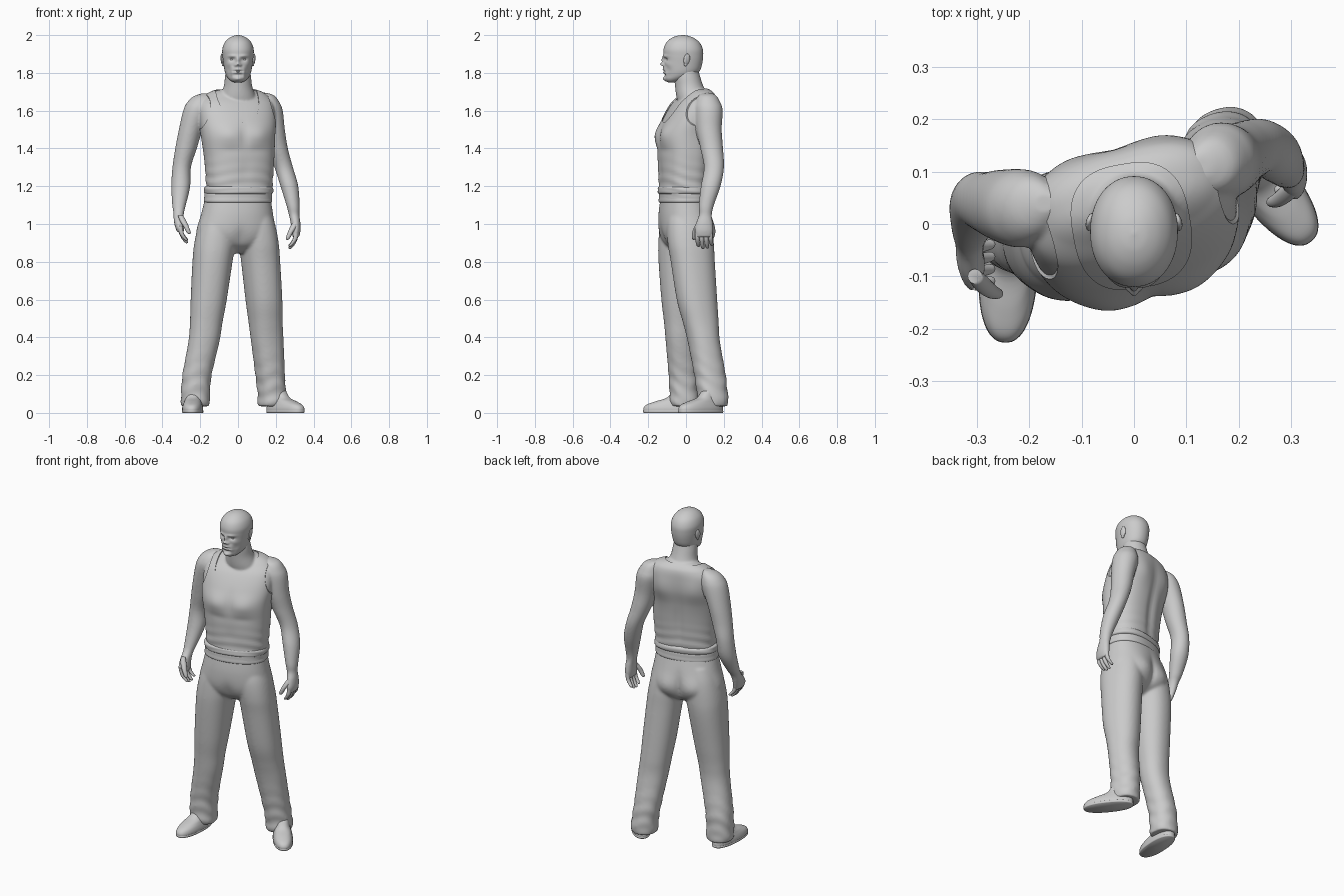
import bpy, bmesh, math

TWIST = 15  # chest turn about z, degrees


def finish(ob, angle=60):
    bpy.ops.object.select_all(action='DESELECT')
    ob.select_set(True)
    bpy.context.view_layer.objects.active = ob
    bpy.ops.object.shade_smooth_by_angle(angle=math.radians(angle))
    return ob


def spline(keys, sub):
    out = []
    for i in range(len(keys) - 1):
        a, b = keys[max(i - 1, 0)], keys[i]
        c, d = keys[i + 1], keys[min(i + 2, len(keys) - 1)]
        for s in range(sub):
            t = s / sub
            out.append([q + .5 * t * (r - p + t * (2*p - 5*q + 4*r - w + t * (3*(q - r) + w - p)))
                        for p, q, r, w in zip(a, b, c, d)])
    return out + [list(keys[-1])]


def loft(name, keys, rot=0, e=2.0, seg=48, sub=6, bumps=(), folds=None):
    """Stack horizontal rings (x, y, z, rx, ry).
    bumps: (|x|, z, width, height, outward amount, side -1 front / +1 back).
    folds: (z, spread, amount, frequency) for cloth wrinkles."""
    bm, rings = bmesh.new(), []
    ca, sa = math.cos(math.radians(rot)), math.sin(math.radians(rot))
    for x, y, z, rx, ry in spline(keys, sub):
        ring = []
        for k in range(seg):
            th = 2 * math.pi * k / seg
            c, s = math.cos(th), math.sin(th)
            u = rx * math.copysign(abs(c) ** (2 / e), c)
            v = ry * math.copysign(abs(s) ** (2 / e), s)
            if folds:
                fz, fs, fa, ff = folds
                f = 1 + fa * math.exp(-((z - fz) / fs) ** 2) * math.sin(ff * z + 2.2 * math.sin(2 * th + 1) + th)
                u, v = u * f, v * f
            dv = 0
            for bx, bz, sx, sz, amp, side in bumps:
                fade = min(1, max(0, v * side / .03))
                dv += side * amp * fade * math.exp(-((abs(u) - bx) / sx) ** 2 - ((z - bz) / sz) ** 2)
            v += dv
            ring.append(bm.verts.new((x + u * ca - v * sa, y + u * sa + v * ca, z)))
        rings.append(ring)
    for a, b in zip(rings, rings[1:]):
        for k in range(seg):
            bm.faces.new((a[k], a[(k + 1) % seg], b[(k + 1) % seg], b[k]))
    bm.faces.new(rings[0])
    bm.faces.new(rings[-1])
    bmesh.ops.recalc_face_normals(bm, faces=bm.faces)
    me = bpy.data.meshes.new(name)
    bm.to_mesh(me)
    bm.free()
    ob = bpy.data.objects.new(name, me)
    bpy.context.collection.objects.link(ob)
    return finish(ob)


def ball(name, loc, scale, rot=(0, 0, 0)):
    bpy.ops.mesh.primitive_uv_sphere_add(segments=32, ring_count=20, location=loc, rotation=rot)
    ob = bpy.context.object
    ob.name, ob.scale = name, scale
    return finish(ob)


def fuse(name, parts, voxel, smooth):
    """Join overlapping lofts into one blended skin."""
    bpy.ops.object.select_all(action='DESELECT')
    for p in parts:
        p.select_set(True)
    bpy.context.view_layer.objects.active = parts[0]
    bpy.ops.object.join()
    ob = parts[0]
    ob.name = name
    m = ob.modifiers.new('blend', 'REMESH')
    m.mode, m.voxel_size = 'VOXEL', voxel
    m = ob.modifiers.new('soften', 'SMOOTH')
    m.factor, m.iterations = .5, smooth
    for m in [m.name for m in ob.modifiers]:
        bpy.ops.object.modifier_apply(modifier=m)
    return finish(ob, 80)


def cut(ob, cutter):
    m = ob.modifiers.new('cut', 'BOOLEAN')
    m.operation, m.solver, m.object = 'DIFFERENCE', 'EXACT', cutter
    bpy.context.view_layer.objects.active = ob
    bpy.ops.object.modifier_apply(modifier=m.name)
    bpy.data.objects.remove(cutter)


# Torso, neck and arms blended into one skin
TORSO = [(.005, -.015, 1.12, .170, .113), (.007, -.015, 1.2, .171, .115), (.006, -.012, 1.35, .182, .124),
         (0, -.008, 1.46, .192, .133), (-.005, .015, 1.55, .203, .126), (-.01, .038, 1.63, .200, .104),
         (-.01, .057, 1.675, .165, .08), (-.01, .063, 1.70, .125, .058), (-.01, .064, 1.715, .07, .035)]
CHEST = [(.085, 1.475, .06, .05, .011, -1), (0, 1.46, .02, .06, -.006, -1), (.07, 1.39, .07, .02, -.003, -1),
         (0, 1.36, .025, .2, -.011, 1), (.1, 1.57, .06, .08, .010, 1), (0, 1.28, .03, .05, -.003, -1)]
torso = loft('torso', TORSO, TWIST, 2.4, 64, 8, CHEST)
neck = loft('neck', [(0, .042, 1.64, .105, .085), (0, .032, 1.68, .092, .084), (0, .017, 1.73, .075, .075),
                     (0, .006, 1.78, .069, .069), (0, 0, 1.83, .062, .062)])
left_arm = loft('left_arm', [
    (-.17, .04, 1.692, .02, .02), (-.19, .036, 1.675, .046, .047), (-.204, .032, 1.645, .064, .066),
    (-.217, .03, 1.6, .073, .075), (-.25, .035, 1.5, .063, .069), (-.275, .04, 1.4, .057, .06),
    (-.298, .045, 1.3, .049, .054), (-.303, .03, 1.2, .050, .052), (-.312, -.011, 1.1, .036, .038),
    (-.314, -.034, 1.06, .028, .034), (-.314, -.06, 1.02, .026, .044), (-.309, -.077, .985, .024, .05),
    (-.304, -.08, .955, .017, .044)])
right_arm = loft('right_arm', [
    (.13, .112, 1.695, .02, .02), (.146, .113, 1.68, .046, .047), (.157, .116, 1.645, .062, .065),
    (.166, .12, 1.6, .071, .074), (.185, .122, 1.5, .063, .067), (.208, .136, 1.4, .056, .06),
    (.242, .148, 1.3, .049, .053), (.272, .131, 1.2, .047, .052), (.291, .108, 1.1, .035, .04),
    (.297, .103, 1.05, .028, .034), (.304, .098, 1.01, .026, .043), (.307, .095, .965, .024, .049),
    (.306, .095, .93, .017, .043)])
fuse('upper_body', [torso, neck, left_arm, right_arm], .006, 6)


# Fingers and thumbs
def fingers(side, cx, cy, cz, s):
    for i, ln in enumerate((.055, .066, .064, .05)):
        y = cy + (i - 1.5) * .0235
        loft(f'{side}_finger_{i + 1}', [
            (cx, y, cz + .02, .0125, .0115), (cx + s * .004, y, cz - ln * .3, .012, .0115),
            (cx + s * .018, y + .003, cz - ln * .75, .011, .0105), (cx + s * .03, y + .006, cz - ln, .009, .009),
            (cx + s * .032, y + .007, cz - ln - .006, .003, .003)], seg=16, sub=4)
    loft(f'{side}_thumb', [
        (cx + s * .0, cy - .02, cz + .075, .014, .014), (cx + s * .014, cy - .035, cz + .045, .017, .016),
        (cx + s * .03, cy - .048, cz + .015, .014, .014), (cx + s * .043, cy - .053, cz - .015, .011, .010),
        (cx + s * .046, cy - .053, cz - .024, .003, .003)], seg=16, sub=4)


fingers('left', -.304, -.08, .97, 1)
fingers('right', .307, .095, .94, -1)

# Head with sculpted face and goatee
FACE = [(0, 1.868, .010, .018, .012, -1), (0, 1.845, .012, .009, .020, -1), (.013, 1.840, .007, .006, .009, -1),
        (.03, 1.889, .022, .007, .006, -1), (.032, 1.871, .015, .009, -.011, -1), (0, 1.817, .026, .005, .010, -1),
        (0, 1.801, .024, .006, .010, -1), (0, 1.827, .030, .006, .006, -1), (0, 1.768, .026, .014, .015, -1),
        (.05, 1.846, .016, .014, .004, -1), (.05, 1.815, .012, .016, -.003, -1), (.032, 1.797, .008, .022, .006, -1)]
loft('head', [(0, -.076, 1.75, .02, .016), (0, -.066, 1.757, .036, .036), (0, -.05, 1.77, .051, .058),
              (0, -.03, 1.788, .063, .080), (0, -.02, 1.812, .071, .094), (0, -.015, 1.85, .077, .101),
              (0, -.014, 1.89, .082, .105), (0, -.015, 1.925, .083, .104), (0, -.016, 1.958, .072, .09),
              (0, -.017, 1.981, .052, .065), (0, -.018, 1.995, .027, .034), (0, -.018, 2.0, .003, .003)],
     0, 2.1, 128, 8, FACE)
for s, side in ((-1, 'left'), (1, 'right')):
    ball(side + '_eye', (s * .031, -.091, 1.872), (.013, .012, .009))
    ball(side + '_ear', (s * .083, .004, 1.872), (.008, .017, .03), (-.15, s * .12, s * .3))
    ball(side + '_ear_lobe', (s * .079, -.002, 1.847), (.007, .009, .012))

# Tank top: swollen torso with scooped neck and armholes
shirt = loft('tank_top', [(x, y, z + .004, rx + .005, ry + .005) for x, y, z, rx, ry in TORSO],
             TWIST, 2.4, 96, 12, CHEST, (1.22, .08, .014, 110))
cut(shirt, loft('neck_cutter', [(-.005, -.004, z, .112, .119) for z in (1.5, 1.7, 1.9)], 10, 2.7, seg=96))
ta = math.radians(TWIST)
for s, x in ((-1, .268), (1, .26)):
    cut(shirt, ball('armhole_cutter', (s * x * math.cos(ta), .04 + s * x * math.sin(ta), 1.63),
                    (.105, .2, .15), (0, 0, ta)))
finish(shirt, 40)

# Rolled hem and waistband
loft('shirt_hem', [(.003, -.015, 1.155, .165, .105), (.003, -.015, 1.163, .181, .123), (.003, -.015, 1.18, .184, .126),
                   (.003, -.015, 1.195, .180, .122), (.003, -.015, 1.202, .165, .105)],
     TWIST, 2.4, 96, 5, (), (1.18, .05, .008, 150))
loft('waistband', [(0, -.014, 1.11, .165, .11), (0, -.014, 1.118, .181, .123), (0, -.014, 1.14, .180, .122),
                   (0, -.014, 1.165, .177, .119), (0, -.014, 1.17, .16, .10)], 14, 2.3, 96, 5)

# Trousers: hips and two legs blended together
hips = loft('hips', [(0, -.013, 1.14, .174, .116), (-.005, -.008, 1.05, .192, .132), (-.01, -.001, .96, .212, .135),
                     (-.01, .003, .90, .20, .114), (-.01, .005, .865, .14, .075), (-.01, .005, .845, .07, .04)],
            12, 2.25, 64, 8,
            [(.085, .96, .06, .07, .016, 1), (0, .95, .02, .08, -.016, 1), (0, .93, .03, .05, -.009, -1)])
left_leg = loft('left_leg', [
    (-.095, -.013, 1.08, .08, .10), (-.108, -.017, 1.0, .098, .120), (-.122, -.02, .9, .108, .126),
    (-.135, -.023, .8, .105, .122), (-.155, -.03, .6, .095, .10), (-.168, -.032, .48, .086, .084),
    (-.18, -.03, .38, .082, .077), (-.217, -.015, .2, .077, .077), (-.225, -.012, .1, .076, .075),
    (-.226, -.010, .06, .077, .077), (-.226, -.008, .035, .073, .072)],
    8, 2.2, 64, 8, (), (.13, .14, .03, 75))
right_leg = loft('right_leg', [
    (.08, .010, 1.08, .08, .10), (.094, .016, 1.0, .097, .119), (.11, .025, .9, .100, .123),
    (.12, .036, .8, .099, .117), (.137, .058, .6, .094, .107), (.146, .078, .48, .088, .094),
    (.155, .094, .38, .085, .084), (.17, .127, .2, .076, .083), (.18, .14, .1, .074, .081),
    (.181, .142, .06, .076, .082), (.181, .144, .035, .072, .076)],
    20, 2.2, 64, 8, (), (.13, .14, .03, 75))
fuse('trousers', [hips, left_leg, right_leg], .007, 10)


# Shoes, toes pointing along the turned -y direction
def shoe(name, x, y, turn):
    a = math.radians(turn)
    prof = [(0, 0, .050, .135), (0, .006, .054, .140), (0, .025, .055, .140), (.006, .043, .051, .130),
            (.025, .06, .045, .105), (.055, .08, .040, .073), (.067, .115, .038, .052)]
    loft(name, [(x - b * math.sin(a), y + b * math.cos(a), z, w, l) for b, z, w, l in prof], turn, 2.3, 64, 5)
    loft(name + '_sole', [(x, y, z, .056 - d, .1415 - d) for z, d in ((0, .003), (.004, 0), (.012, 0), (.015, .004))],
         turn, 2.3, 64, 2)


shoe('left_shoe', -.24, -.085, -3)
shoe('right_shoe', .251, .078, 38)
